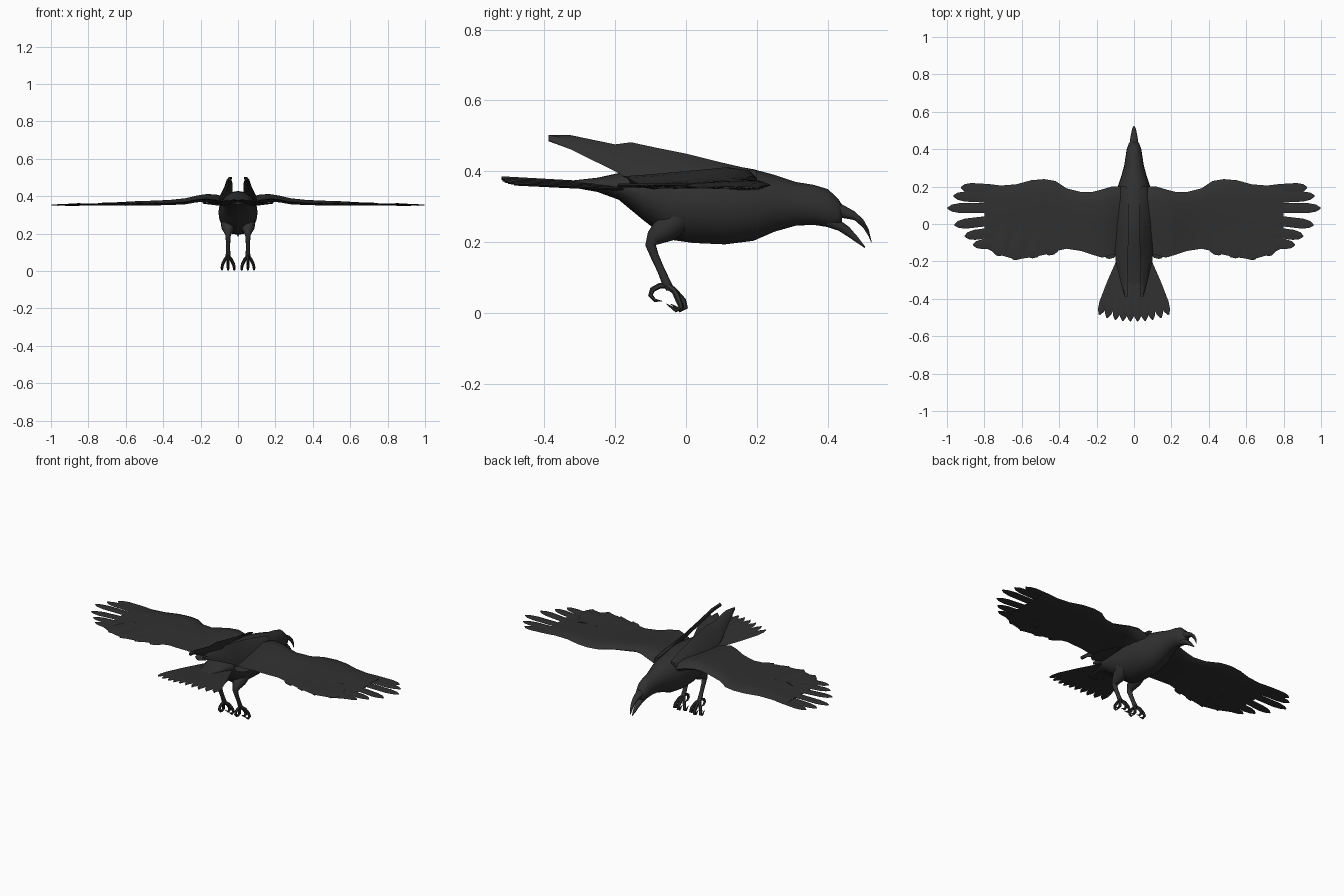
import bpy, bmesh, math
from mathutils import Vector

black = bpy.data.materials.new("feather black")
black.diffuse_color = (0.03, 0.03, 0.03, 1)


def finish(name, bm, mirror=True, angle=50):
    bmesh.ops.recalc_face_normals(bm, faces=bm.faces)
    me = bpy.data.meshes.new(name)
    bm.to_mesh(me)
    bm.free()
    ob = bpy.data.objects.new(name, me)
    bpy.context.collection.objects.link(ob)
    me.materials.append(black)
    if mirror:
        m = ob.modifiers.new("mirror", 'MIRROR')
        m.use_mirror_merge = False
    bpy.ops.object.select_all(action='DESELECT')
    bpy.context.view_layer.objects.active = ob
    ob.select_set(True)
    bpy.ops.object.shade_smooth_by_angle(angle=math.radians(angle))
    return ob


def loft(bm, rings):
    """Skin a list of closed rings and cap both ends."""
    vs = [[bm.verts.new(p) for p in r] for r in rings]
    n = len(vs[0])
    for a, b in zip(vs, vs[1:]):
        for i in range(n):
            j = (i + 1) % n
            bm.faces.new((a[i], a[j], b[j], b[i]))
    bm.faces.new(vs[0])
    bm.faces.new(vs[-1][::-1])


def ovals(stations, n):
    """Upright oval rings from (y, top, bottom, half width)."""
    return [[(w * math.cos(2 * math.pi * i / n), y,
              (t + b) / 2 + (t - b) / 2 * math.sin(2 * math.pi * i / n))
             for i in range(n)] for y, t, b, w in stations]


def tube(bm, pts, n=8):
    """Tapered tube through (x, y, z, radius)."""
    P = [Vector(p[:3]) for p in pts]
    rings = []
    for i, p in enumerate(P):
        d = (P[min(i + 1, len(P) - 1)] - P[max(i - 1, 0)]).normalized()
        u = d.cross(Vector((1, 0.13, 0.07))).normalized()
        v = d.cross(u)
        rings.append([p + pts[i][3] * (u * math.cos(2 * math.pi * k / n) +
                                       v * math.sin(2 * math.pi * k / n)) for k in range(n)])
    loft(bm, rings)


def feather(bm, root, tip, w, thick=0.006):
    """Thin pointed blade, slightly ridged along the shaft."""
    r, t = Vector(root), Vector(tip)
    d = t - r
    side = Vector((-d.y, d.x, 0)).normalized()
    up = Vector((0, 0, thick / 2))
    rings = []
    for f, k in ((0, 0.7), (0.45, 1), (0.8, 1), (0.93, 0.7), (1, 0.15)):
        c = r + d * f
        rings.append([c + side * w * k, c + up, c - side * w * k, c - up])
    loft(bm, rings)


# Body and head
bm = bmesh.new()
loft(bm, ovals([(-0.34, .372, .358, .035), (-0.25, .382, .342, .06), (-0.19, .395, .32, .078),
                (-0.12, .41, .262, .09), (-0.05, .425, .208, .1), (0.02, .428, .198, .105),
                (0.11, .42, .194, .104), (0.19, .406, .204, .09), (0.25, .39, .23, .07),
                (0.31, .37, .247, .053), (0.36, .362, .249, .045), (0.40, .35, .243, .039),
                (0.43, .322, .245, .028), (0.44, .305, .255, .02)], 20))
finish("body", bm, False, 60)

# Open beak, two curved halves
bm = bmesh.new()
loft(bm, ovals([(.41, .325, .265, .026), (.445, .305, .267, .022), (.475, .288, .262, .017),
                (.50, .265, .24, .012), (.515, .238, .216, .008), (.523, .204, .198, .002)], 10))
finish("upper_beak", bm, False)
bm = bmesh.new()
loft(bm, ovals([(.395, .285, .243, .026), (.43, .266, .232, .02), (.46, .244, .213, .014),
                (.485, .215, .196, .009), (.505, .188, .183, .002)], 10))
finish("lower_beak", bm, False)

# Wing blade: x, leading y, trailing y, height, thickness
bm = bmesh.new()
span = [(.05, .2, -.15, .355, .06), (.12, .2, -.165, .38, .05), (.17, .185, -.18, .386, .042),
        (.22, .172, -.165, .382, .036), (.28, .17, -.145, .37, .032), (.36, .19, -.132, .364, .028),
        (.42, .23, -.145, .362, .026), (.48, .24, -.165, .361, .024), (.55, .234, -.178, .36, .022),
        (.63, .212, -.19, .358, .018), (.72, .205, -.165, .355, .014), (.80, .2, -.125, .353, .008)]
section = [(0, 0), (.06, .45), (.2, .6), (.5, .35), (.8, .12), (1, 0),
           (.8, -.1), (.5, -.2), (.2, -.4), (.06, -.35)]
loft(bm, [[(x, a + (b - a) * u, z + h * t) for u, h in section] for x, a, b, z, t in span])
finish("wing", bm)

# Spread flight feathers at the wing tip
bm = bmesh.new()
tips = [(.925, .195), (.965, .15), (.997, .085), (.96, -.005), (.905, -.065), (.86, -.112)]
roots = [(.66, .18), (.66, .135), (.66, .085), (.66, .03), (.64, -.03), (.6, -.09)]
for i, (r, t) in enumerate(zip(roots, tips)):
    feather(bm, (*r, .357 - i * .001), (*t, .35 + i * .002), .027)
finish("wing_tip_feathers", bm)

# Scalloped trailing edge feathers
bm = bmesh.new()
for x, y in ((.14, -.185), (.46, -.166), (.55, -.182), (.64, -.192), (.73, -.17)):
    feather(bm, (x - .05, .0, .362), (x, y, .36), .045, .01)
finish("trailing_feathers", bm)

# Fanned tail
bm = bmesh.new()
for i, (x, y) in enumerate([(.02, -.52), (.06, -.518), (.10, -.512), (.145, -.502), (.185, -.485)]):
    feather(bm, (.012 + i * .014, -.18, .362 - i * .003), (x, y, .381 - i * .004), .025, .01)
finish("tail_feathers", bm)

# Raised plates on the back: y, upper edge (x, z), lower edge (x, z)
bm = bmesh.new()
rows = [(.2, .04, .402, .07, .375), (.1, .03, .425, .095, .37), (0, .03, .45, .105, .355),
        (-.09, .03, .468, .105, .36), (-.155, .032, .482, .102, .375),
        (-.2, .034, .476, .098, .40), (-.325, .033, .502, .068, .462), (-.388, .036, .496, .05, .488)]
rings = []
for y, x1, z1, x2, z2 in rows:
    a, b = Vector((x1, y, z1)), Vector((x2, y, z2))
    n = Vector((z1 - z2, 0, x2 - x1)).normalized()
    m = (a + b) / 2
    rings.append([a, m + n * .012, b, m - n * .008])
loft(bm, rings)
finish("back_plate", bm)

# Legs: feathered thigh, bent shank
bm = bmesh.new()
tube(bm, [(.05, -.02, .27, .045), (.052, -.06, .235, .038), (.053, -.09, .212, .024),
          (.053, -.1, .192, .015), (.053, -.088, .16, .012), (.053, -.07, .12, .011),
          (.053, -.055, .085, .013), (.053, -.045, .068, .011)], 10)
finish("leg", bm)

# Curled toes with claws
bm = bmesh.new()
for dx in (-.033, 0, .033):
    f = 0.012 if dx == 0 else 0
    tube(bm, [(.053, -.055, .08, .01), (.053 + dx * .5, -.032, .062, .009),
              (.053 + dx * .9, -.02 + f, .035, .009), (.053 + dx, -.014 + f, .016, .008),
              (.053 + dx, -.028 + f, .008, .006), (.053 + dx * .95, -.055 + f, .026, .001)], 6)
tube(bm, [(.053, -.05, .078, .009), (.053, -.075, .077, .008), (.053, -.095, .066, .008),
          (.053, -.1, .05, .007), (.053, -.088, .036, .005), (.053, -.068, .034, .001)], 6)
finish("toes", bm)
